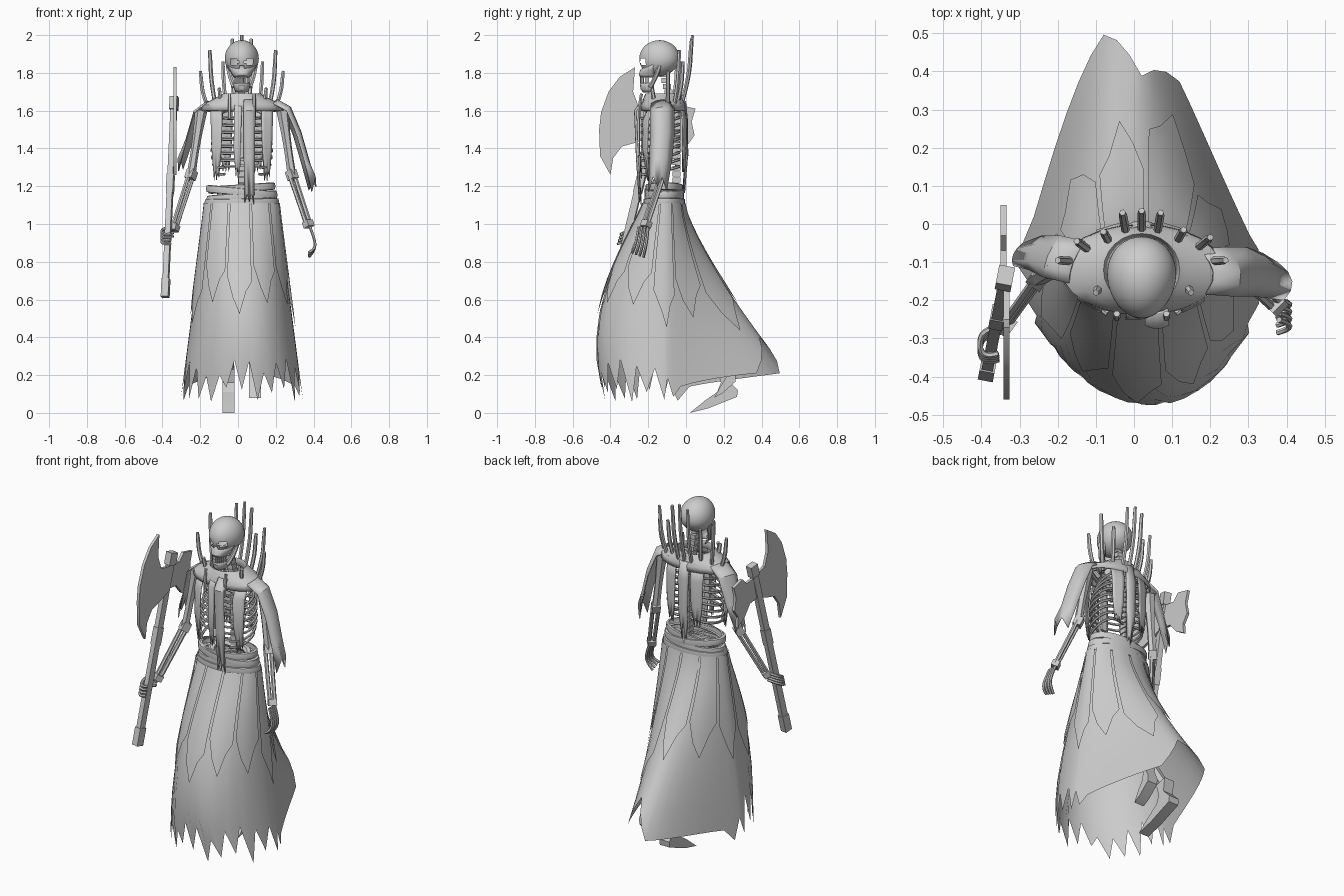
import bpy, bmesh, math, random
from mathutils import Vector, Matrix

random.seed(4)
cube = bpy.data.objects.get("Cube")
if cube:
    bpy.data.objects.remove(cube)

grey = bpy.data.materials.new("pale_grey")
grey.use_nodes = True
grey.diffuse_color = (.6, .6, .6, 1)
grey.node_tree.nodes["Principled BSDF"].inputs["Base Color"].default_value = (.6, .6, .6, 1)
made = []
CX = .02  # middle of the body


def finish(name, mesh):
    mesh.materials.clear()
    mesh.materials.append(grey)
    ob = bpy.data.objects.new(name, mesh)
    bpy.context.collection.objects.link(ob)
    made.append(ob)
    return ob


def from_bmesh(name, bm):
    bmesh.ops.recalc_face_normals(bm, faces=bm.faces)
    mesh = bpy.data.meshes.new(name)
    bm.to_mesh(mesh)
    bm.free()
    return finish(name, mesh)


def grid(name, rows, closed=False, thick=0):
    """Skin rows of points into a sheet or a closed ring."""
    bm = bmesh.new()
    vs = [[bm.verts.new(p) for p in row] for row in rows]
    n = len(rows[0])
    for top, low in zip(vs, vs[1:]):
        for i in range(n if closed else n - 1):
            j = (i + 1) % n
            bm.faces.new((top[i], low[i], low[j], top[j]))
    ob = from_bmesh(name, bm)
    if thick:
        ob.modifiers.new("thickness", 'SOLIDIFY').thickness = thick


def tubes(name, paths, radius, taper=None):
    """Round bars along smooth paths, with optional radius factors."""
    cu = bpy.data.curves.new(name, 'CURVE')
    cu.dimensions = '3D'
    cu.bevel_depth, cu.bevel_resolution = radius, 1
    cu.use_fill_caps = True
    for path in paths:
        sp = cu.splines.new('NURBS')
        sp.points.add(len(path) - 1)
        for i, (pt, co) in enumerate(zip(sp.points, path)):
            pt.co = (*co, 1)
            pt.radius = taper[i] if taper else 1
        sp.use_endpoint_u = True
        sp.order_u = min(3, len(path))
        sp.resolution_u = 4
    tmp = bpy.data.objects.new(name + "_path", cu)
    bpy.context.collection.objects.link(tmp)
    deps = bpy.context.evaluated_depsgraph_get()
    mesh = bpy.data.meshes.new_from_object(tmp.evaluated_get(deps))
    bpy.data.objects.remove(tmp)
    finish(name, mesh)


def boxes(name, items):
    """Boxes given as (centre, size, rotation matrix or None)."""
    bm = bmesh.new()
    for centre, size, rot in items:
        m = Matrix.Translation(centre) @ (rot or Matrix()) @ Matrix.Diagonal((*size, 1))
        bmesh.ops.create_cube(bm, size=1, matrix=m)
    from_bmesh(name, bm)


def side_plate(name, profile, x, thick):
    """Extrude a (y, z) outline across x."""
    bm = bmesh.new()
    face = bm.faces.new([bm.verts.new((x - thick / 2, y, z)) for y, z in profile])
    out = bmesh.ops.extrude_face_region(bm, geom=[face])["geom"]
    bmesh.ops.translate(bm, vec=(thick, 0, 0), verts=[v for v in out if isinstance(v, bmesh.types.BMVert)])
    from_bmesh(name, bm)


def ribbon(name, path, widths, side, bow=(0, 0, 0), ragged=.05):
    """Hanging cloth strip with a bowed section and torn lower edge."""
    side, bow = Vector(side), Vector(bow)
    cols = (-1, -.5, 0, .5, 1)
    rows = [[Vector(p) + side * w * u + bow * (1 - u * u) for u in cols] for p, w in zip(path, widths)]
    for i in range(len(cols)):
        rows[-1][i].z += ragged * (i % 2) + random.uniform(0, ragged / 2)
    grid(name, rows, thick=.006)


# Skirt surface: a waist ellipse that flares forward and trails in two tails behind
def skirt_point(a, z, off=0):
    t = max(0, 1.1 - z)
    c, s = math.cos(a), math.sin(a)
    x = (.19 + .13 * t + off) * c
    if s < 0:
        reach = .105 + .255 * math.sin(2.1 * t) * (1 + .15 * c * t)
        return (CX + x, -.115 + (reach + off) * s, z)
    trail = .63 * t ** 1.25 * s ** 2.2 * (1 - .35 * c)
    return (CX + x * (1 - .2 * s * s * t), -.115 + (.1 + off) * s + trail, z)


N = 48
angles = [math.tau * i / N for i in range(N)]
hem = []
for i, a in enumerate(angles):
    s = math.sin(a)
    if s > .3:
        hem.append(.09 + .13 * s + .18 * max(0, 1 - abs(i - N / 4) / 3))
    else:
        hem.append(random.uniform(.17, .3) if i % 2 else random.uniform(.05, .14))
steps = [k / 7 for k in range(8)]
grid("skirt", [[skirt_point(a, 1.11 + (h - 1.11) * k) for a, h in zip(angles, hem)] for k in steps], True)

# Torn overskirt panels
for k in range(11):
    mid, tip = math.tau * k / 11 + .1, random.uniform(.42, .6)
    cols = [(-.27, .2), (-.14, .09), (0, 0), (.13, .12), (.25, .17)]
    grid(f"overskirt_panel_{k}", [[skirt_point(mid + da, 1.11 + (tip + up - 1.11) * s, .012)
                                   for da, up in cols] for s in steps])

# Waist wraps
for k, (z, r, tilt) in enumerate([(1.115, .194, .01), (1.145, .184, .05), (1.17, .186, -.06), (1.19, .175, .04)]):
    ring = [(r * math.cos(a), .56 * r * math.sin(a), z + tilt * r * math.cos(a) * 1.5) for a in angles[::2]]
    rows = [[(CX + x * g, -.115 + y * g, zz + dz) for x, y, zz in ring]
            for g, dz in ((.92, .02), (1, .017), (1.02, 0), (1, -.017), (.92, -.02))]
    grid(f"waist_wrap_{k}", rows, True)

# Shoulder mantle with standing collar
levels = [(.085, .08, 1.655), (.1, .095, 1.69), (.115, .1, 1.68), (.165, .11, 1.655), (.21, .118, 1.63), (.215, .12, 1.6)]
grid("mantle", [[(CX + rx * math.cos(a), -.12 + ry * math.sin(a), z) for a in angles[::2]]
                for rx, ry, z in levels], True, .008)

# Collar spikes that bend upright: tip x, tip y, tip height
spikes = [(-.05, .03, 1.98), (0, .035, 2), (.05, .03, 1.98), (-.1, -.02, 1.86), (.11, -.015, 1.86),
          (-.17, -.045, 1.92), (.18, -.035, 1.92), (-.22, -.095, 1.81), (.22, -.095, 1.81),
          (-.12, -.18, 1.72), (.13, -.18, 1.72)]
paths = []
for x, y, top in spikes:
    base, tip = Vector((CX + x * .78, -.1 + (y + .1) * .5, 1.6)), Vector((CX + x, y, top))
    mid = base.lerp(tip, .75)
    mid.z = 1.6 + (top - 1.6) * .4
    paths.append([base, mid, base.lerp(tip, .95), tip])
tubes("collar_spikes", paths, .0105, (1, 1.1, 1, .8))
tubes("front_pins", [[(CX + s * .065, -.235, 1.69), (CX + s * .065, -.25, 1.63), (CX + s * .065, -.245, 1.56)]
                     for s in (-1, 1)], .009)

# Ribcage
ribs = []
for k in range(9):
    z = 1.59 - .037 * k
    w = .085 + .065 * math.sin(math.pi * min(1, (k + 1) / 9) * .75)
    front = .03 if k < 7 else .09
    for s in (-1, 1):
        ribs.append([(CX + s * x, y, z + dz) for x, y, dz in (
            (.01, -.05, .01), (w * .7, -.02, .015), (w * 1.1, -.08, -.005), (w, -.2, -.035), (front, -.235, -.03))])
tubes("ribs", ribs, .0075)
boxes("breastbone", [((CX, -.232, 1.48), (.035, .015, .26), None)])
boxes("spine", [((CX, -.05 - .06 * max(0, (k - 13) / 7), 1.14 + .031 * k), (.036, .042, .026), None) for k in range(22)])
tubes("collarbones", [[(CX, -.21, 1.6), (CX + s * .1, -.2, 1.62), (CX + s * .2, -.11, 1.6)] for s in (-1, 1)], .012)
tubes("pelvis", [[(CX, -.05, 1.18), (CX + s * .11, -.06, 1.2), (CX + s * .12, -.14, 1.14), (CX, -.17, 1.06)]
                 for s in (-1, 1)], .02)

# Hanging torso strips
across = (1, 0, 0)
ribbon("front_strip", [(.06, -.225, 1.66), (.06, -.265, 1.6), (.06, -.255, 1.35), (.06, -.24, 1.1)],
       (.03, .032, .03, .025), across, (0, -.01, 0))
ribbon("front_strip_thin", [(0, -.225, 1.65), (0, -.25, 1.6), (-.005, -.25, 1.4), (0, -.24, 1.24)],
       (.018, .02, .018, .01), across)
for s, name in ((-1, "right"), (1, "left")):
    x = CX + s * .135
    ribbon(name + "_front_strip", [(x, -.18, 1.63), (x, -.215, 1.55), (x, -.22, 1.4), (x, -.2, 1.22)],
           (.03, .03, .025, .012), (1, s * .5, 0))
    x = CX + s * .085
    ribbon(name + "_back_strip", [(x, -.02, 1.64), (x, -.005, 1.55), (x, -.005, 1.4), (x, -.01, 1.27)],
           (.035, .035, .03, .015), (1, -s * .3, 0))
ribbon("back_strip", [(CX, -.01, 1.65), (CX, 0, 1.55), (CX, 0, 1.35), (CX, -.015, 1.16)],
       (.03, .035, .03, .015), across, (0, .01, 0))

# Torn sleeves
ribbon("left_sleeve", [(.18, -.125, 1.64), (.25, -.125, 1.6), (.305, -.125, 1.47), (.345, -.135, 1.33), (.385, -.15, 1.15)],
       (.06, .065, .065, .06, .05), (-.15, 1, 0), (.03, 0, .02), .06)
ribbon("right_sleeve", [(-.15, -.1, 1.64), (-.215, -.085, 1.59), (-.26, -.075, 1.44), (-.305, -.08, 1.28)],
       (.055, .055, .045, .03), (.4, 1, 0), (-.012, 0, .012), .05)

# Arms: upper bone, paired forearm bones, cuffs
arms = {"left": [(.235, -.11, 1.6), (.285, -.125, 1.26), (.372, -.21, 1)],
        "right": [(-.195, -.11, 1.6), (-.248, -.14, 1.26), (-.338, -.265, .98)]}
for side, (shoulder, elbow, wrist) in arms.items():
    a, b, c = Vector(shoulder), Vector(elbow), Vector(wrist)
    tubes(side + "_upper_arm", [[a, a.lerp(b, .15), a.lerp(b, .5), a.lerp(b, .85), b]], .022, (1.5, 1.3, 1, 1, 1.1))
    gap = Vector((.013, .009, 0))
    tubes(side + "_forearm", [[b + gap, c + gap * .8], [b - gap, c - gap * .8]], .0115)
    rot = (c - b).to_track_quat('Z', 'Y').to_matrix().to_4x4()
    boxes(side + "_arm_joints", [(b, (.045, .045, .05), rot), (c, (.045, .04, .035), rot)])

# Left hand hangs open, right hand grips the haft
palm = Vector((.39, -.225, .955))
tubes("left_hand", [[palm + Vector((-.01, .025 - .017 * k, .03)), palm + Vector((.015, .02 - .018 * k, -.03)),
                     palm + Vector((.02, .01 - .02 * k, -.09)), palm + Vector((-.015, -.02 * k, -.13 + .008 * k))]
                    for k in range(4)], .0075)
grip = Vector((-.375, -.31, .94))
tubes("right_hand", [[grip + Vector(p) + Vector((0, -.005 * k, .018 - .017 * k)) for p in (
    (.035, .045, .03), (-.02, .035, .02), (-.032, -.01, 0), (-.015, -.04, -.015), (.02, -.03, -.01))]
    for k in range(4)], .008)

# Axe: haft, blade, ragged back blade
low, top = Vector((-.385, -.385, .63)), Vector((-.337, -.135, 1.67))
lean = (top - low).to_track_quat('Z', 'Y').to_matrix().to_4x4()
boxes("axe_haft", [((low + top) / 2, (.03, .038, 1.05), lean), (low.lerp(top, .03), (.04, .046, .1), lean),
                   (low.lerp(top, .56), (.037, .044, .1), lean), (low.lerp(top, .97), (.042, .05, .07), lean)])
side_plate("axe_blade", [(-.27, 1.83), (-.35, 1.78), (-.41, 1.7), (-.45, 1.59), (-.46, 1.5), (-.455, 1.36), (-.4, 1.26),
                         (-.385, 1.35), (-.34, 1.41), (-.27, 1.43), (-.18, 1.46), (-.15, 1.6), (-.25, 1.62), (-.28, 1.7)],
           -.334, .016)
side_plate("axe_back_blade", [(-.15, 1.6), (-.07, 1.59), (-.03, 1.63), (.05, 1.61), (.03, 1.54), (.045, 1.47),
                              (.01, 1.42), (.015, 1.36), (-.05, 1.4), (-.1, 1.46), (-.18, 1.47)], -.342, .016)

# Legs and drooping feet, the left one pointing straighter down
foot = [(.02, 0), (.1, .065), (.165, .11), (.185, .16), (.165, .23), (.235, .25), (.225, .17), (.275, .12), (.27, .085), (.12, .025)]
for side, x, length, dy, dz in (("right", -.05, 1, 0, 0), ("left", .09, .45, .14, .08)):
    side_plate(side + "_foot", [(y * length + dy, z + dz) for y, z in foot], x, .065)
    tubes(side + "_leg", [[(x, .2, .22 + dz), (x, -.08, .62), (x, -.1, 1.12)]], .028)

# Skull: round shell with open sockets
bm = bmesh.new()
bmesh.ops.create_uvsphere(bm, u_segments=40, v_segments=28, radius=1)
for v in bm.verts:
    x, y, z = v.co
    v.co = (CX + .09 * x * (1 + .08 * y), -.14 + .107 * y, 1.875 + (.098 if z > 0 else .094 - .012 * y) * z)
holes = []
for f in bm.faces:
    c = f.calc_center_median()
    dx = abs(c.x - CX)
    eye = math.hypot((dx - .039) / .024, (c.z - 1.857) / .018) < 1
    nose = math.hypot(dx / .012, (c.z - 1.82) / .018) < 1
    if c.y < -.165 and (eye or nose):
        holes.append(f)
bmesh.ops.delete(bm, geom=holes, context='FACES')
from_bmesh("skull", bm)


# Upper jaw, lower jaw and teeth
def arc(w, depth, z, n=11):
    return [(CX + w * math.cos(t), -.17 - depth * math.sin(t), z) for t in [math.pi * i / (n - 1) for i in range(n)]]


grid("upper_jaw", [arc(.079, .045, 1.84), arc(.064, .072, 1.815), arc(.052, .08, 1.79), arc(.043, .072, 1.775)], thick=.008)
grid("lower_jaw", [arc(.044, .067, 1.75), arc(.046, .074, 1.735), arc(.04, .07, 1.712), arc(.03, .055, 1.695)], thick=.008)
tubes("jaw_hinges", [[(CX + s * .074, -.14, 1.84), (CX + s * .066, -.155, 1.78), (CX + s * .042, -.19, 1.725)]
                     for s in (-1, 1)], .012)
boxes("teeth", [(p, (.007, .007, .017), None) for z in (1.772, 1.753) for p in arc(.042, .07, z, 15)[2:-2]])

# Smooth shading with sharp creases
bpy.ops.object.select_all(action='DESELECT')
for ob in made:
    ob.select_set(True)
bpy.context.view_layer.objects.active = made[0]
bpy.ops.object.shade_smooth_by_angle()
